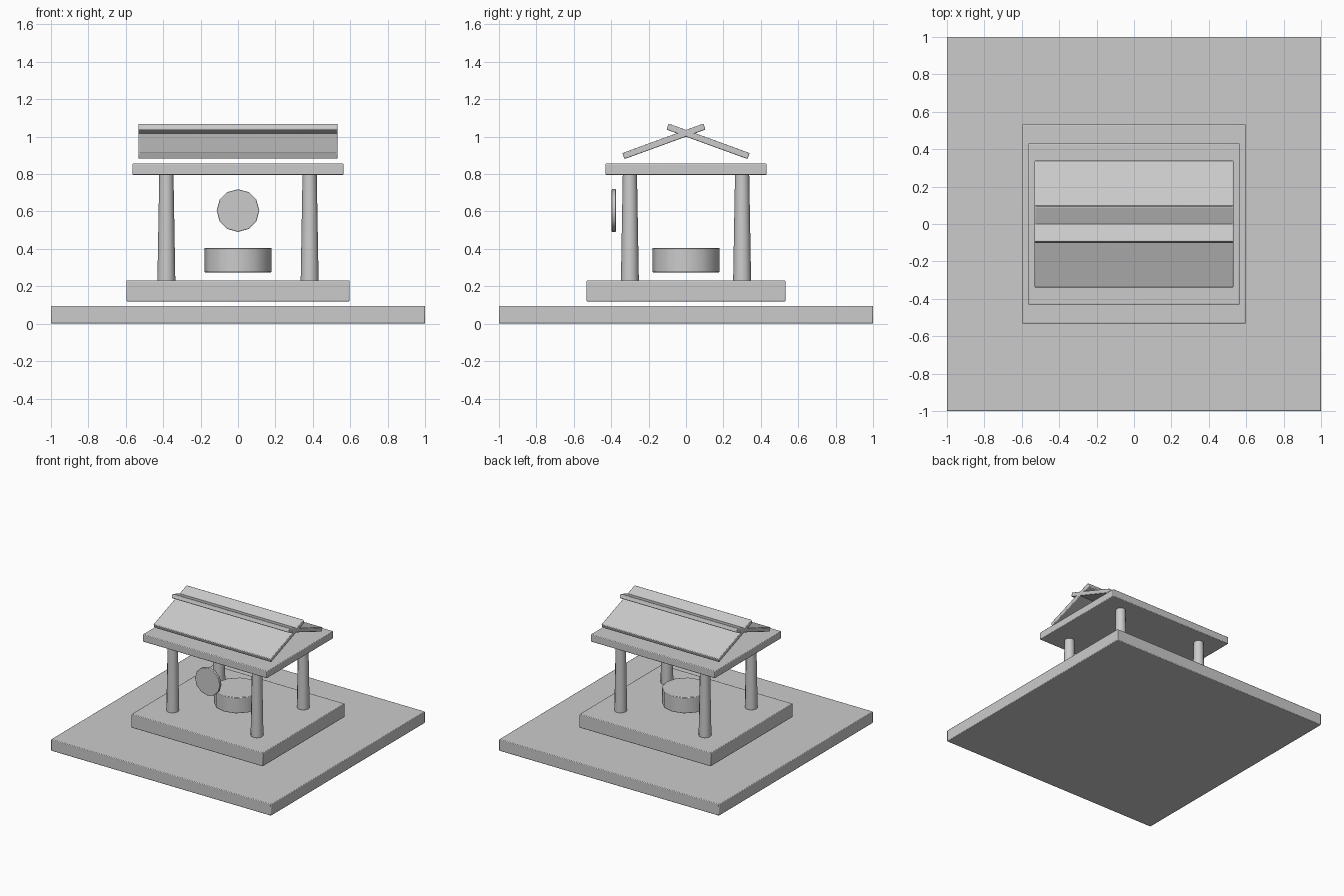
import bpy
import math

old = bpy.data.objects.get("Cube")
if old:
    bpy.data.objects.remove(old, do_unlink=True)

grey = bpy.data.materials.new("plain grey")
grey.use_nodes = True
colour = (0.6, 0.6, 0.6, 1)
grey.diffuse_color = colour
grey.node_tree.nodes["Principled BSDF"].inputs["Base Color"].default_value = colour


def finish(name, bevel):
    """Name, colour and softly bevel the active object."""
    ob = bpy.context.object
    ob.name = name
    ob.data.materials.append(grey)
    bpy.ops.object.transform_apply(location=False, rotation=False, scale=True)
    mod = ob.modifiers.new("soft edges", "BEVEL")
    mod.width = bevel
    mod.segments = 2
    mod.limit_method = "ANGLE"
    mod.angle_limit = math.radians(40)
    bpy.ops.object.shade_smooth_by_angle(angle=math.radians(35))
    return ob


def box(name, size, centre, tilt=0, bevel=0.005):
    bpy.ops.mesh.primitive_cube_add(size=1, location=centre, rotation=(tilt, 0, 0))
    bpy.context.object.scale = size
    return finish(name, bevel)


def drum(name, bottom, top, height, centre, turn=(0, 0, 0), bevel=0.004):
    bpy.ops.mesh.primitive_cone_add(vertices=12, radius1=bottom, radius2=top,
                                    depth=height, location=centre, rotation=turn)
    return finish(name, bevel)


# Ground and raised floor
box("ground_slab", (2, 2, 0.095), (0, 0, 0.0475))
box("floor_plinth", (1.194, 1.064, 0.112), (0, 0, 0.175))

# Four tapering posts
for x, side in ((-0.383, "right"), (0.383, "left")):
    for y, end in ((-0.3, "front"), (0.3, "back")):
        drum(f"{end}_{side}_post", 0.048, 0.038, 0.57, (x, y, 0.513))

# Ceiling slab and two roof panels crossing at the ridge
box("ceiling_slab", (1.13, 0.862, 0.06), (0, 0, 0.826))
for s, end in ((-1, "front"), (1, "back")):
    box(f"{end}_roof_panel", (1.064, 0.461, 0.034), (0, s * 0.118, 0.975),
        tilt=-s * math.radians(20))

# Basin under the roof and the round plaque in front
drum("basin", 0.18, 0.18, 0.13, (0, 0, 0.34))
drum("round_plaque", 0.114, 0.114, 0.022, (0, -0.386, 0.605),
     turn=(math.pi / 2, 0, 0), bevel=0.003)
